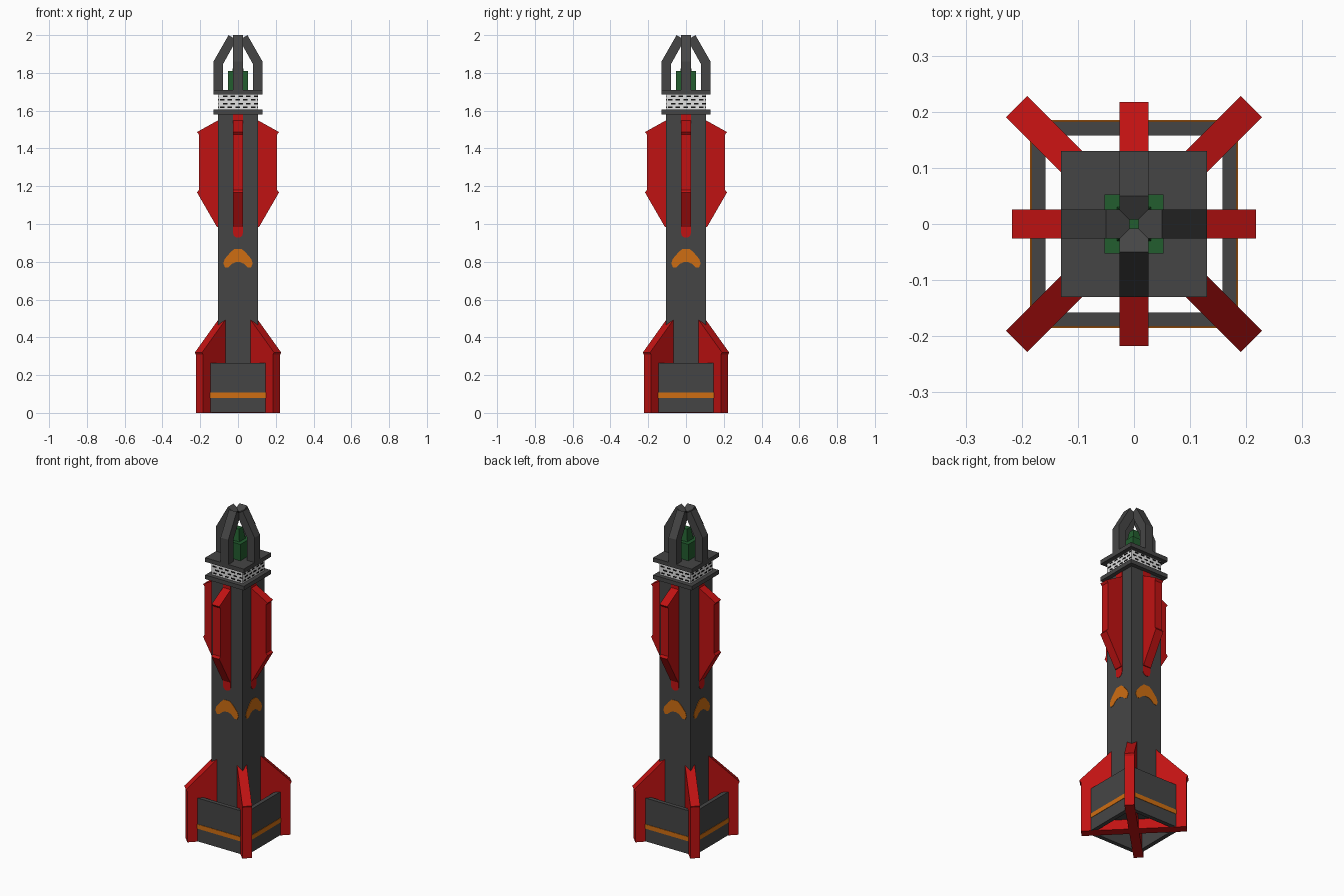
import bpy, bmesh, math
from mathutils import Matrix, Vector

if "Cube" in bpy.data.objects:
    bpy.data.objects.remove(bpy.data.objects["Cube"])


def material(name, rgb):
    m = bpy.data.materials.new(name)
    m.diffuse_color = (*rgb, 1)
    m.use_nodes = True
    m.node_tree.nodes["Principled BSDF"].inputs["Base Color"].default_value = m.diffuse_color
    return m


GREY = material("dark grey", (0.06, 0.06, 0.06))
RED = material("red", (0.53, 0.006, 0.006))
ORANGE = material("orange", (0.62, 0.155, 0.006))
GREEN = material("green", (0.016, 0.11, 0.028))
WHITE = material("off white", (0.75, 0.75, 0.75))
BLACK = material("black", (0.005, 0.005, 0.005))

AXES = [i * math.pi / 2 for i in range(4)]
DIAGONALS = [a + math.pi / 4 for a in AXES]


def finish(bm, name, mat):
    bmesh.ops.recalc_face_normals(bm, faces=bm.faces)
    me = bpy.data.meshes.new(name)
    bm.to_mesh(me)
    bm.free()
    me.materials.append(mat)
    bpy.context.collection.objects.link(bpy.data.objects.new(name, me))


def prism(bm, a, b, angle):
    """Close the solid between two matching outlines, turned about z."""
    rot = Matrix.Rotation(angle, 3, 'Z')
    va = [bm.verts.new(rot @ Vector(p)) for p in a]
    vb = [bm.verts.new(rot @ Vector(p)) for p in b]
    bm.faces.new(va)
    bm.faces.new(vb[::-1])
    for i in range(len(va)):
        j = (i + 1) % len(va)
        bm.faces.new((va[i], vb[i], vb[j], va[j]))


def blades(name, mat, profile, half, angles):
    """Side profile (radius, height) given a thickness, repeated round z."""
    bm = bmesh.new()
    for t in angles:
        prism(bm, [(r, -half, z) for r, z in profile],
              [(r, half, z) for r, z in profile], t)
    finish(bm, name, mat)


def panels(name, mat, outlines, r0, r1):
    """Outlines (across, height) as plates on all four sides."""
    bm = bmesh.new()
    for t in AXES:
        for o in outlines:
            prism(bm, [(r0, u, z) for u, z in o], [(r1, u, z) for u, z in o], t)
    finish(bm, name, mat)


def rect(u0, u1, z0, z1):
    return [(u0, z0), (u1, z0), (u1, z1), (u0, z1)]


def block(name, mat, half, z0, z1, top=None):
    top = half if top is None else top
    c = [(-1, -1), (1, -1), (1, 1), (-1, 1)]
    bm = bmesh.new()
    prism(bm, [(x * half, y * half, z0) for x, y in c],
          [(x * top, y * top, z1) for x, y in c], 0)
    finish(bm, name, mat)


# Shaft and collar
block("shaft", GREY, 0.105, 0.06, 1.585)
block("lower_collar", GREY, 0.13, 1.58, 1.605)
block("collar_band", WHITE, 0.104, 1.605, 1.69)
block("upper_collar", GREY, 0.13, 1.685, 1.71)

# Dark dashes on the collar band
dashes = []
for row in range(4):
    z = 1.613 + row * 0.02
    for k in range(5):
        u = -0.096 + k * 0.041 + (row % 2) * 0.016
        dashes.append(rect(u, min(u + 0.024, 0.103), z, z + 0.008))
panels("band_dashes", BLACK, dashes, 0.103, 0.1055)

# Claw prongs and the crystal inside them
blades("claw_prongs", GREY,
       [(0.08, 1.705), (0.13, 1.705), (0.13, 1.86), (0.05, 2.0),
        (0.008, 1.975), (0.08, 1.845)], 0.026, AXES)
block("crystal_base", GREEN, 0.053, 1.705, 1.81)
block("crystal_tip", GREEN, 0.03, 1.81, 1.88, 0.018)

# Upper fins with slightly overhanging sloped ends
blades("upper_fins", RED,
       [(0.10, 1.552), (0.217, 1.487), (0.207, 1.474), (0.207, 1.18),
        (0.217, 1.167), (0.112, 0.985), (0.10, 0.985)], 0.026, AXES)

# Painted strip behind each upper fin, rounded at the bottom
strip = [(0.026, 1.58), (-0.026, 1.58)] + [
    (-0.026 * math.cos(i * math.pi / 6), 0.953 - 0.026 * math.sin(i * math.pi / 6))
    for i in range(7)]
panels("fin_strips", RED, [strip], 0.104, 0.107)

# Curved chevron marks
half = [(0.02, 0.868), (0.042, 0.848), (0.07, 0.815), (0.078, 0.79),
        (0.068, 0.769), (0.05, 0.771), (0.03, 0.79), (0.012, 0.798)]
panels("chevrons", ORANGE, [half + [(-u, z) for u, z in half[::-1]]], 0.104, 0.107)

# Base skirt: four mitred plates round an open middle, with a stripe
bm = bmesh.new()
for t in AXES:
    foot = [(0.158, -0.158), (0.183, -0.183), (0.183, 0.183), (0.158, 0.158)]
    prism(bm, [(x, y, 0.002) for x, y in foot], [(x, y, 0.265) for x, y in foot], t)
finish(bm, "base_skirt", GREY)
panels("skirt_stripes", ORANGE, [rect(-0.15, 0.15, 0.08, 0.107)], 0.182, 0.1855)

# Diagonal lower fins that cross under the shaft
blades("lower_fins", RED,
       [(0.0, 0.0), (0.288, 0.0), (0.288, 0.308), (0.296, 0.32),
        (0.122, 0.492), (0.0, 0.492)], 0.027, DIAGONALS)
